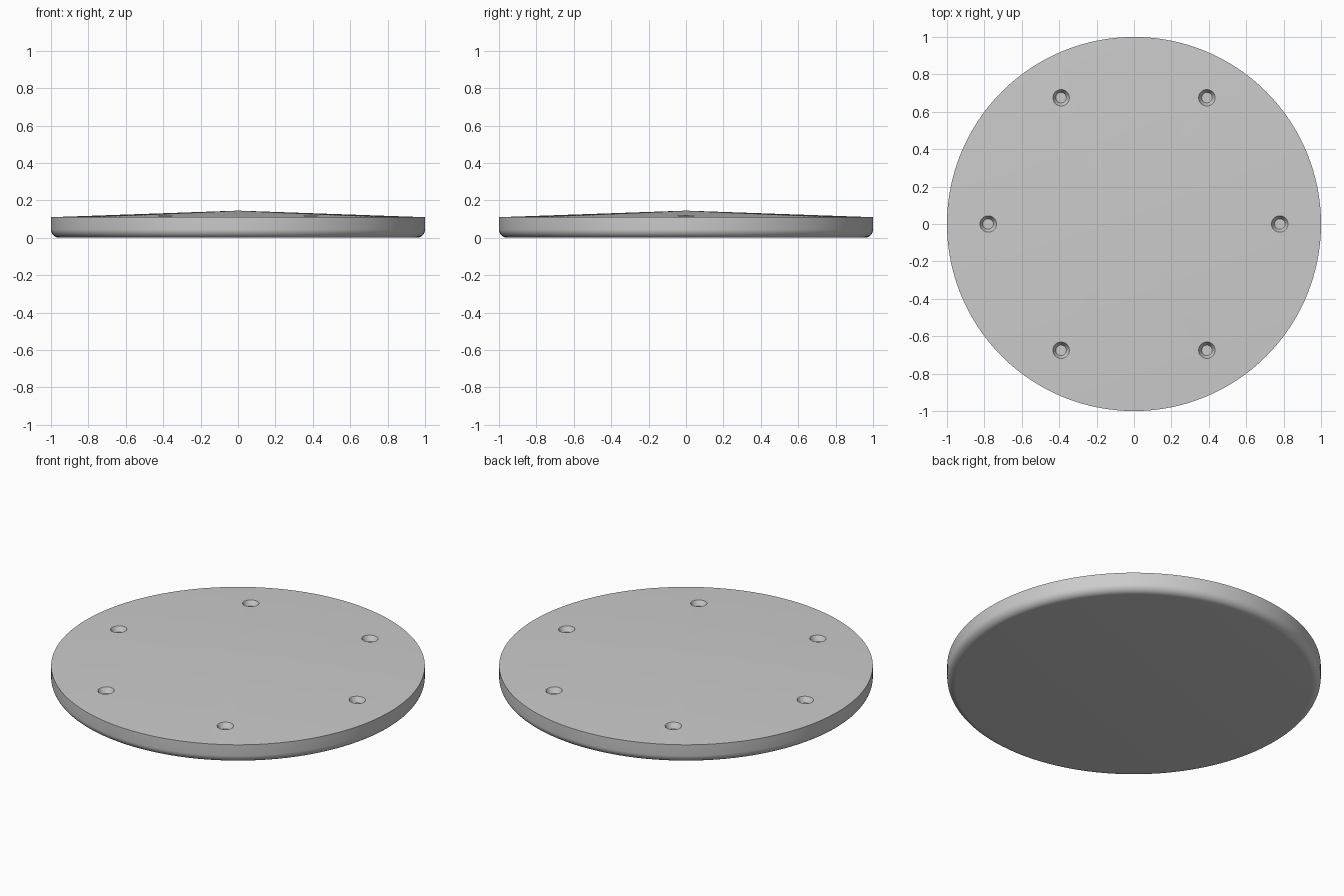
import bpy, bmesh
from math import sin, cos, pi, radians

if "Cube" in bpy.data.objects:
    bpy.data.objects.remove(bpy.data.objects["Cube"])


def lathe(name, profile, steps, loc=(0, 0, 0)):
    """Revolve an (r, z) profile, starting and ending on the axis, into a closed solid."""
    bm = bmesh.new()
    vs = [bm.verts.new((r, 0, z)) for r, z in profile]
    es = [bm.edges.new(p) for p in zip(vs, vs[1:])]
    bmesh.ops.spin(bm, geom=vs + es, cent=(0, 0, 0), axis=(0, 0, 1),
                   angle=2 * pi, steps=steps)
    bmesh.ops.remove_doubles(bm, verts=bm.verts, dist=1e-5)
    bmesh.ops.recalc_face_normals(bm, faces=bm.faces)
    me = bpy.data.meshes.new(name)
    bm.to_mesh(me)
    bm.free()
    ob = bpy.data.objects.new(name, me)
    bpy.context.collection.objects.link(ob)
    ob.location = loc
    return ob


# Round plate: flat base, rounded lower rim, very shallow conical top
R, RIM, PEAK, FILLET = 1.0, 0.11, 0.145, 0.045
fillet = [(R - FILLET + FILLET * sin(a), FILLET - FILLET * cos(a))
          for a in (i * pi / 16 for i in range(9))]
plate = lathe("plate", [(0, 0)] + fillet + [(R, RIM), (0, PEAK)], 128)

# Six tapered blind recesses on a bolt circle
BOLT_R, DEPTH = 0.78, 0.03
top_z = RIM + (PEAK - RIM) * (1 - BOLT_R / R)
slope = (0.044 - 0.028) / DEPTH
for i in range(6):
    a = i * pi / 3
    cutter = lathe(f"recess_cutter_{i}",
                   [(0, -DEPTH), (0.028, -DEPTH), (0.044 + slope * 0.02, 0.02), (0, 0.02)],
                   32, (BOLT_R * cos(a), BOLT_R * sin(a), top_z))
    cutter.hide_render = True
    cutter.hide_set(True)
    mod = plate.modifiers.new(f"recess_{i}", 'BOOLEAN')
    mod.operation = 'DIFFERENCE'
    mod.solver = 'EXACT'
    mod.object = cutter

# Bake the cuts and drop the helpers
bpy.context.view_layer.update()
dg = bpy.context.evaluated_depsgraph_get()
baked = bpy.data.meshes.new_from_object(plate.evaluated_get(dg))
plate.modifiers.clear()
plate.data = baked
for ob in list(bpy.data.objects):
    if ob is not plate:
        bpy.data.objects.remove(ob)

bpy.context.view_layer.objects.active = plate
plate.select_set(True)
bpy.ops.object.shade_smooth_by_angle(angle=radians(30))
